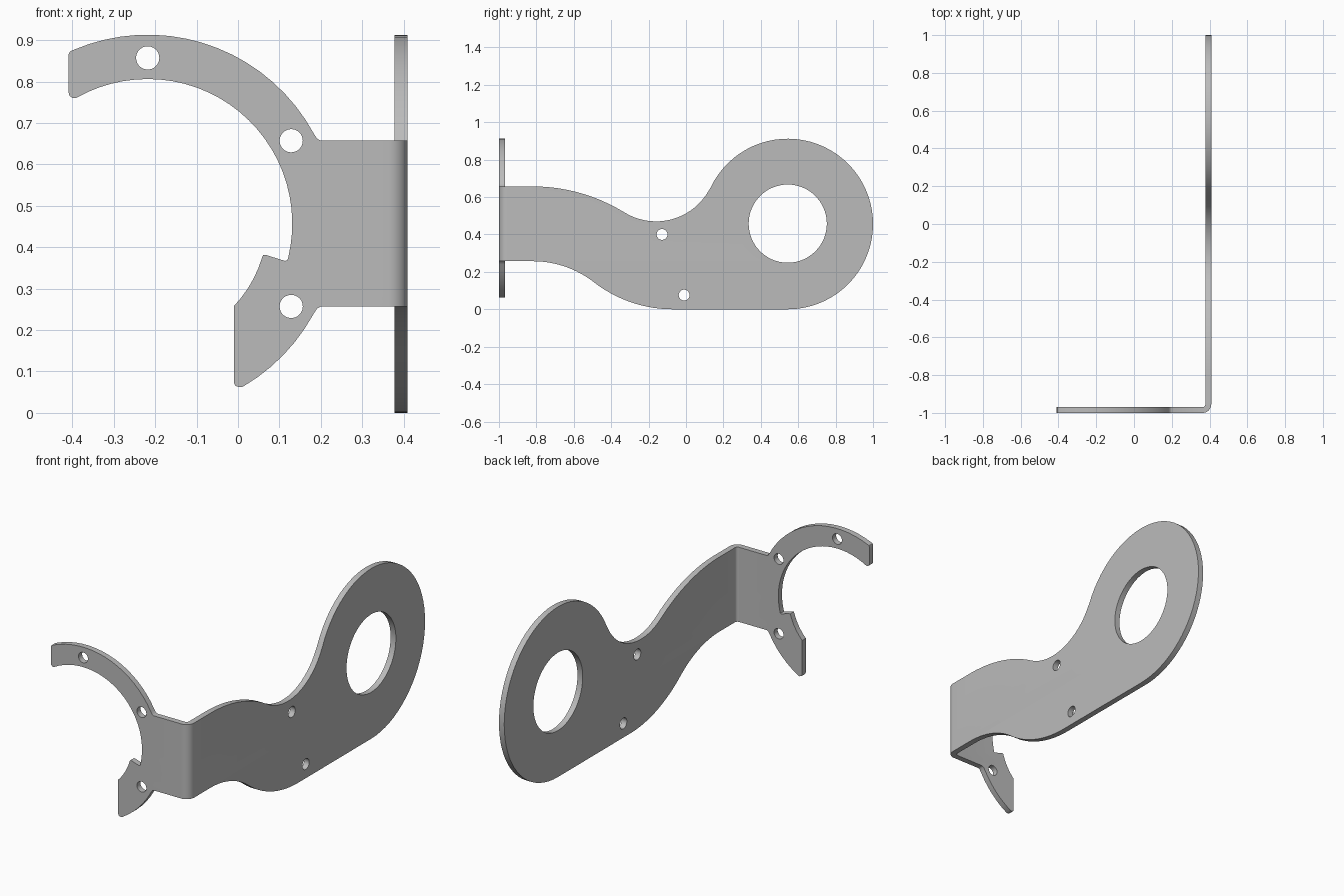
import bpy, bmesh
from math import radians, cos, sin, pi
from mathutils import Matrix

cube = bpy.data.objects.get("Cube")
if cube:
    bpy.data.objects.remove(cube, do_unlink=True)

T = 0.031                         # sheet thickness
BEND = 0.046                      # outer bend radius
X_OUT, Y_OUT = 0.409, -1.0        # outer faces of the two legs
SEAM_X, SEAM_Y = X_OUT - BEND, Y_OUT + BEND
LOW, HIGH = 0.257, 0.657          # height of the bent strip


def arc(cx, cy, r, a0, a1, step=5):
    n = max(2, round(abs(a1 - a0) / step))
    angles = [radians(a0 + (a1 - a0) * i / n) for i in range(n + 1)]
    return [(cx + r * cos(a), cy + r * sin(a)) for a in angles]


def circle(cx, cy, r, step=10):
    return arc(cx, cy, r, 0, 360, step)[:-1]


def plate(name, loops, matrix):
    """Flat sheet from an outline and hole loops, placed by matrix."""
    curve = bpy.data.curves.new(name, 'CURVE')
    curve.dimensions = '2D'
    curve.fill_mode = 'BOTH'
    curve.extrude = T / 2
    for loop in loops:
        spline = curve.splines.new('POLY')
        spline.points.add(len(loop) - 1)
        for point, (x, y) in zip(spline.points, loop):
            point.co = (x, y, 0, 1)
        spline.use_cyclic_u = True
    obj = bpy.data.objects.new(name, curve)
    bpy.context.collection.objects.link(obj)
    deps = bpy.context.evaluated_depsgraph_get()
    mesh = bpy.data.meshes.new_from_object(obj.evaluated_get(deps))
    bpy.data.objects.remove(obj, do_unlink=True)
    mesh.transform(matrix)
    return mesh


# Front leg: hooked ring segment with a tab towards the bend
CX, CZ = -0.218, 0.457
front_outline = (
    [(SEAM_X, LOW), (0.2, LOW), (0.191, 0.252)]
    + arc(CX, CZ, 0.456, -28.4, -59.7)
    + [(0.004, 0.062), (-0.006, 0.065), (-0.01, 0.073)]
    + arc(CX, CZ, 0.288, -43.8, -16.3)
    + [(0.061, 0.381), (0.068, 0.381), (0.113, 0.367), (0.119, 0.368)]
    + arc(CX, CZ, 0.349, -13.5, 119.5)
    + [(-0.4, 0.76), (-0.407, 0.766), (-0.409, 0.774),
       (-0.409, 0.865), (-0.406, 0.872)]
    + arc(CX, CZ, 0.456, 113.2, 28.4)
    + [(0.191, 0.662), (0.2, HIGH), (SEAM_X, HIGH)])
front_holes = [circle(CX + 0.4 * cos(radians(a)), CZ + 0.4 * sin(radians(a)), 0.028)
               for a in (-30, 30, 90)]
front = plate("front_leg", [front_outline] + front_holes,
              Matrix.Translation((0, Y_OUT + T / 2, 0)) @ Matrix.Rotation(pi / 2, 4, 'X'))

# Side leg: S-curved arm ending in a round eye
EY, EZ, ER = 0.544, 0.456, 0.456
side_outline = (
    [(SEAM_Y, LOW)]
    + arc(-0.82, -0.278, 0.535, 90, 52.2, 3)
    + arc(-0.07, 0.688, 0.688, 232.2, 270, 3)[1:]
    + arc(EY, EZ, ER, -90, 154.4)
    + arc(-0.16, 0.793, 0.323, -25.6, -121.6)[1:]
    + arc(-0.82, -0.278, 0.935, 58.4, 90, 3)[1:]
    + [(SEAM_Y, HIGH)])
side_holes = [circle(EY, 0.458, 0.209, 6), circle(-0.128, 0.4, 0.029),
              circle(-0.01, 0.076, 0.029)]
side = plate("side_leg", [side_outline] + side_holes,
             Matrix.Translation((X_OUT - T / 2, 0, 0))
             @ Matrix.Rotation(pi / 2, 4, 'Z') @ Matrix.Rotation(pi / 2, 4, 'X'))

# Join the legs and open their ends at the seams
bm = bmesh.new()
bm.from_mesh(front)
bm.from_mesh(side)
bmesh.ops.remove_doubles(bm, verts=bm.verts[:], dist=0.0001)
ends = [f for f in bm.faces
        if all(abs(v.co.x - SEAM_X) < 0.0005 for v in f.verts)
        or all(abs(v.co.y - SEAM_Y) < 0.0005 for v in f.verts)]
bmesh.ops.delete(bm, geom=ends, context='FACES')

# Rounded bend between the legs
rings = []
for (xo, yo), (xi, yi) in zip(arc(SEAM_X, SEAM_Y, BEND, -90, 0, 10),
                              arc(SEAM_X, SEAM_Y, BEND - T, -90, 0, 10)):
    rings.append([bm.verts.new(p) for p in
                  ((xo, yo, LOW), (xo, yo, HIGH), (xi, yi, HIGH), (xi, yi, LOW))])
for a, b in zip(rings, rings[1:]):
    for i in range(4):
        j = (i + 1) % 4
        bm.faces.new((a[i], a[j], b[j], b[i]))
bmesh.ops.remove_doubles(bm, verts=bm.verts[:], dist=0.0002)
bmesh.ops.recalc_face_normals(bm, faces=bm.faces[:])

mesh = bpy.data.meshes.new("bent_bracket")
bm.to_mesh(mesh)
bm.free()
for part in (front, side):
    bpy.data.meshes.remove(part)

# Plain grey metal
grey = bpy.data.materials.new("light_grey_metal")
grey.use_nodes = True
colour = (0.5, 0.5, 0.5, 1)
grey.diffuse_color = colour
grey.node_tree.nodes["Principled BSDF"].inputs["Base Color"].default_value = colour
mesh.materials.clear()
mesh.materials.append(grey)

bracket = bpy.data.objects.new("bent_bracket", mesh)
bpy.context.collection.objects.link(bracket)
bpy.ops.object.select_all(action='DESELECT')
bracket.select_set(True)
bpy.context.view_layer.objects.active = bracket
bpy.ops.object.shade_smooth_by_angle(angle=radians(30))
